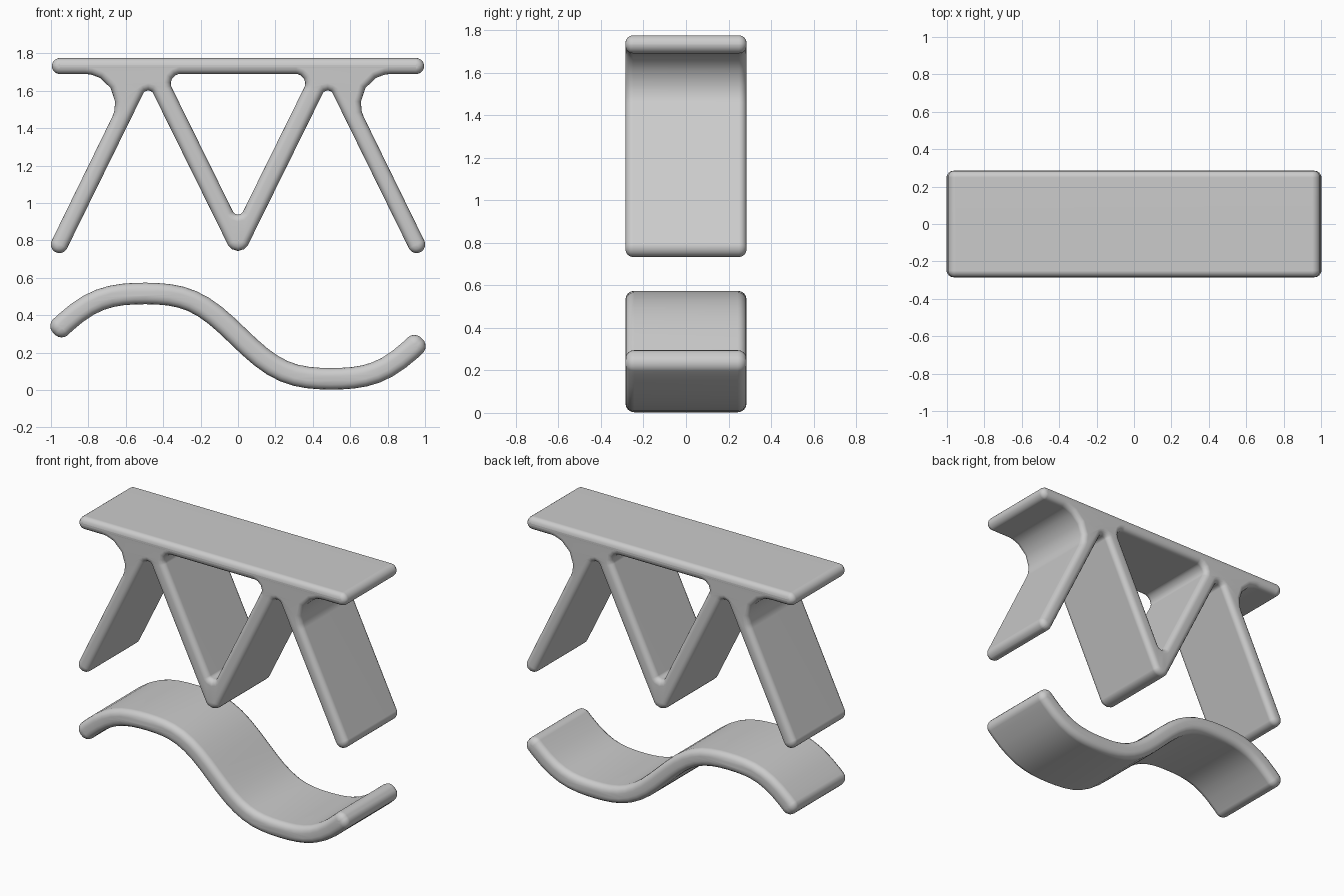
import bpy, math
from mathutils import Matrix, Vector

cube = bpy.data.objects.get("Cube")
if cube:
    bpy.data.objects.remove(cube, do_unlink=True)

HALF_DEPTH = 0.285

grey = bpy.data.materials.new("light grey")
grey.use_nodes = True
grey.diffuse_color = (0.6, 0.6, 0.6, 1)
grey.node_tree.nodes["Principled BSDF"].inputs["Base Color"].default_value = (0.6, 0.6, 0.6, 1)


def rounded(corners, steps=6):
    """Replace each (x, z, radius) corner with a tangent arc."""
    out = []
    for i, (x, z, r) in enumerate(corners):
        p = Vector((x, z))
        if r == 0:
            out.append(p)
            continue
        u = (Vector(corners[i - 1][:2]) - p).normalized()
        v = (Vector(corners[(i + 1) % len(corners)][:2]) - p).normalized()
        half = u.angle(v) / 2
        centre = p + (u + v).normalized() * r / math.sin(half)
        t = r / math.tan(half)
        a, b = p + u * t - centre, p + v * t - centre
        out += [centre + a.lerp(b, k / steps).normalized() * r for k in range(steps + 1)]
    return out


def slab(name, outlines, bevel):
    """Extrude outlines (later ones are holes) along y with rounded rims."""
    curve = bpy.data.curves.new(name + "_profile", "CURVE")
    curve.dimensions = "2D"
    curve.fill_mode = "BOTH"
    curve.extrude = HALF_DEPTH - bevel
    curve.bevel_depth = bevel
    curve.bevel_resolution = 3
    curve.offset = -bevel
    for outline in outlines:
        spline = curve.splines.new("POLY")
        spline.points.add(len(outline) - 1)
        for point, p in zip(spline.points, outline):
            point.co = (p.x, p.y, 0, 1)
        spline.use_cyclic_u = True

    temp = bpy.data.objects.new(name + "_profile", curve)
    bpy.context.collection.objects.link(temp)
    bpy.context.view_layer.update()
    graph = bpy.context.evaluated_depsgraph_get()
    mesh = bpy.data.meshes.new_from_object(temp.evaluated_get(graph))
    bpy.data.objects.remove(temp, do_unlink=True)
    mesh.transform(Matrix.Rotation(math.pi / 2, 4, "X"))
    mesh.materials.clear()
    mesh.materials.append(grey)

    obj = bpy.data.objects.new(name, mesh)
    bpy.context.collection.objects.link(obj)
    bpy.ops.object.select_all(action="DESELECT")
    obj.select_set(True)
    bpy.context.view_layer.objects.active = obj
    # Join the caps to the sides, then shade
    bpy.ops.object.mode_set(mode="EDIT")
    bpy.ops.mesh.select_all(action="SELECT")
    bpy.ops.mesh.remove_doubles(threshold=0.0005)
    bpy.ops.mesh.normals_make_consistent(inside=False)
    bpy.ops.object.mode_set(mode="OBJECT")
    bpy.ops.object.shade_smooth_by_angle(angle=math.radians(40))
    obj.modifiers.new("even_shading", "WEIGHTED_NORMAL").keep_sharp = True
    return obj


def mirrored(half):
    return half + [(-x, z, r) for x, z, r in reversed(half) if x > 0]


# Truss: flat top bar on zigzag legs, with a triangular opening
truss = mirrored([
    (0, 0.668, 0.06), (0.48, 1.64, 0.03),
    (0.935, 0.715, 0.045), (1.015, 0.76, 0.045),
    (0.56, 1.69, 0.16),
    (0.995, 1.69, 0.042), (0.995, 1.775, 0.042),
])
opening = mirrored([(0, 0.9, 0.03), (0.39, 1.69, 0.05)])
slab("zigzag_truss", [rounded(truss), rounded(opening)], 0.036)


# Wave: ribbon of even thickness along a rounded sine path
def wave_height(x):
    t = math.pi * x
    return 0.2885 - 0.248 * (math.sin(t) + 0.08 * math.sin(3 * t))


COUNT, END, THICK = 32, 0.985, 0.0575
upper, lower = [], []
for i in range(COUNT + 1):
    x = END * (2 * i / COUNT - 1)
    slope = (wave_height(x + 0.001) - wave_height(x - 0.001)) / 0.002
    n = Vector((-slope, 1)).normalized() * THICK
    r = 0.05 if i in (0, COUNT) else 0
    upper.append((x + n.x, wave_height(x) + n.y, r))
    lower.append((x - n.x, wave_height(x) - n.y, r))
slab("wave_ribbon", [rounded(lower + upper[::-1])], 0.042)
